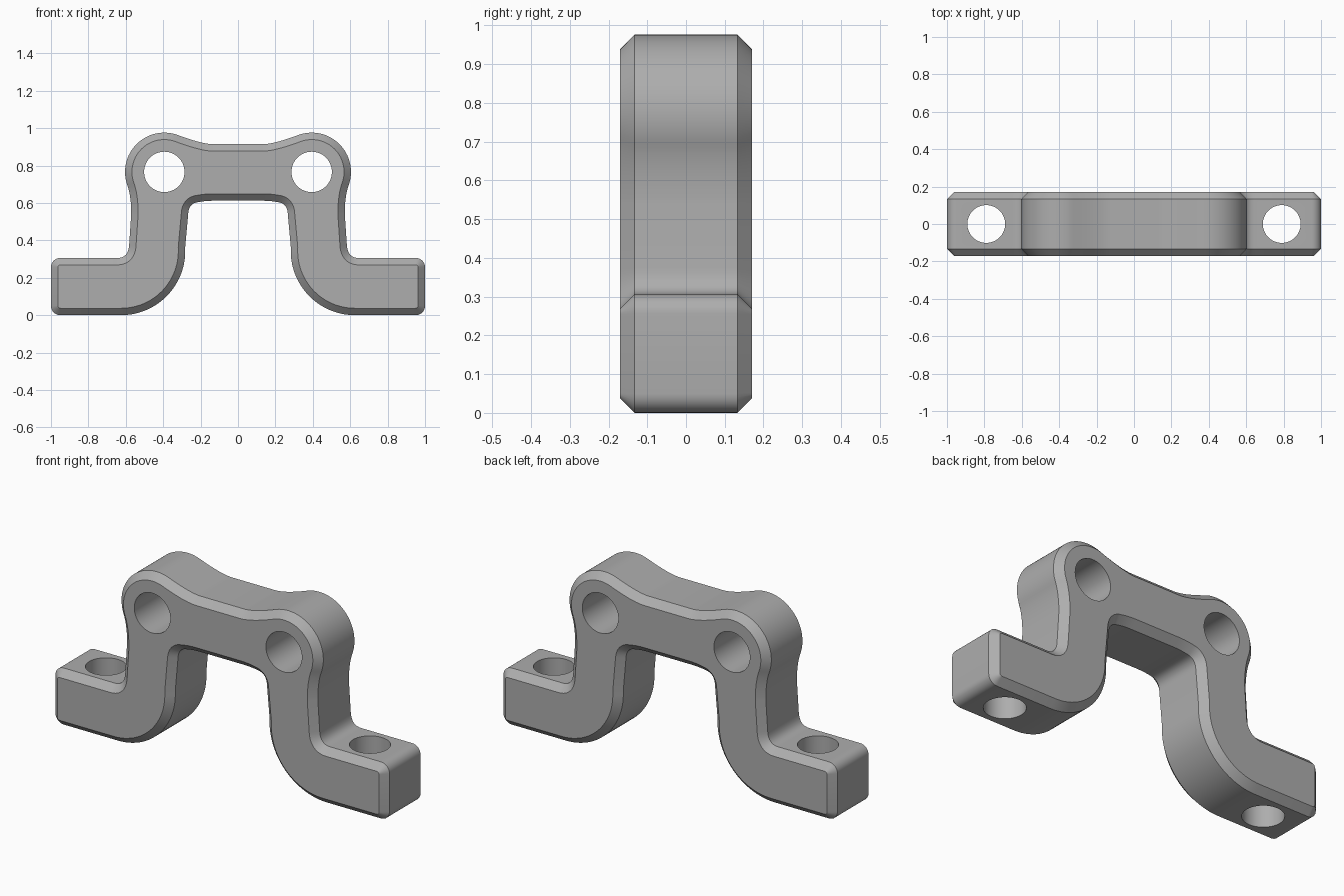
import bpy, bmesh
from math import sin, cos, radians
from mathutils import Vector

cube = bpy.data.objects.get("Cube")
if cube:
    bpy.data.objects.remove(cube, do_unlink=True)

HALF, CHAMFER = 0.17, 0.037
BOSS = (0.394, 0.766)

metal = bpy.data.materials.new("plain grey")
metal.use_nodes = True
grey = (0.42, 0.42, 0.42, 1)
metal.diffuse_color = grey
metal.node_tree.nodes["Principled BSDF"].inputs["Base Color"].default_value = grey


def arc(centre, r, a0, a1, n):
    angles = [radians(a0 + (a1 - a0) * i / n) for i in range(n + 1)]
    return [Vector((centre[0] + r * cos(a), centre[1] + r * sin(a))) for a in angles]


def bend(a, b, c, n=10):
    a, b, c = Vector(a), Vector(b), Vector(c)
    ts = [i / n for i in range(n + 1)]
    return [a * (1 - t) ** 2 + b * 2 * t * (1 - t) + c * t * t for t in ts]


# Right half of the outline, clockwise from the top middle to the arch middle
half = bend((0.13, 0.914), (0.19, 0.914), (0.322, 0.963))
half += arc(BOSS, 0.21, 110, -20, 32)[1:]
half += bend((0.591, 0.694), (0.57, 0.63), (0.571, 0.54))[1:]
half += bend((0.582, 0.375), (0.586, 0.306), (0.645, 0.306))
half += arc((0.95, 0.256), 0.05, 90, 0, 8)
half += arc((0.95, 0.05), 0.05, 0, -90, 8)
half += arc((0.625, 0.343), 0.343, 270, 177, 24)
half += bend((0.266, 0.545), (0.262, 0.598), (0.215, 0.604))
half += bend((0.215, 0.604), (0.175, 0.612), (0.13, 0.612), 6)[1:]
outline = half + [Vector((-p.x, p.y)) for p in reversed(half)]


def inset(points, d):
    # Mitred offset towards the inside of a clockwise outline
    result = []
    for i, p in enumerate(points):
        e1 = (p - points[i - 1]).normalized()
        e2 = (points[(i + 1) % len(points)] - p).normalized()
        n1, n2 = Vector((e1.y, -e1.x)), Vector((e2.y, -e2.x))
        result.append(p + (n1 + n2) * d / (1 + n1.dot(n2)))
    return result


# Bracket body: four rings give the straight sides and both chamfers
bm = bmesh.new()
small = inset(outline, CHAMFER)
rings = []
for points, y in ((small, -HALF), (outline, CHAMFER - HALF),
                  (outline, HALF - CHAMFER), (small, HALF)):
    rings.append([bm.verts.new((p.x, y, p.y)) for p in points])
count = len(outline)
for a, b in zip(rings, rings[1:]):
    for i in range(count):
        j = (i + 1) % count
        bm.faces.new((a[i], a[j], b[j], b[i]))
bm.faces.new(rings[0])
bm.faces.new(rings[-1])
bmesh.ops.recalc_face_normals(bm, faces=bm.faces)
mesh = bpy.data.meshes.new("bracket")
bm.to_mesh(mesh)
bm.free()
mesh.materials.append(metal)
bracket = bpy.data.objects.new("bracket", mesh)
bpy.context.collection.objects.link(bracket)


def drill(name, location, radius, rotation):
    bpy.ops.mesh.primitive_cylinder_add(vertices=64, radius=radius, depth=0.6,
                                        location=location, rotation=rotation)
    cutter = bpy.context.object
    cutter.name = name
    cutter.data.materials.append(metal)
    cutter.hide_render = True
    mod = bracket.modifiers.new(name, "BOOLEAN")
    mod.operation, mod.solver, mod.object = "DIFFERENCE", "EXACT", cutter
    bpy.ops.object.select_all(action="DESELECT")
    bracket.select_set(True)
    bpy.context.view_layer.objects.active = bracket
    bpy.ops.object.modifier_apply(modifier=name)
    bpy.data.objects.remove(cutter, do_unlink=True)


# Pivot holes through the bosses and bolt holes through the feet
for side in (-1, 1):
    drill("boss_hole", (side * BOSS[0], 0, BOSS[1]), 0.108, (radians(90), 0, 0))
    drill("foot_hole", (side * 0.79, 0, 0.15), 0.101, (0, 0, 0))

bpy.ops.object.shade_smooth_by_angle(angle=radians(30))
